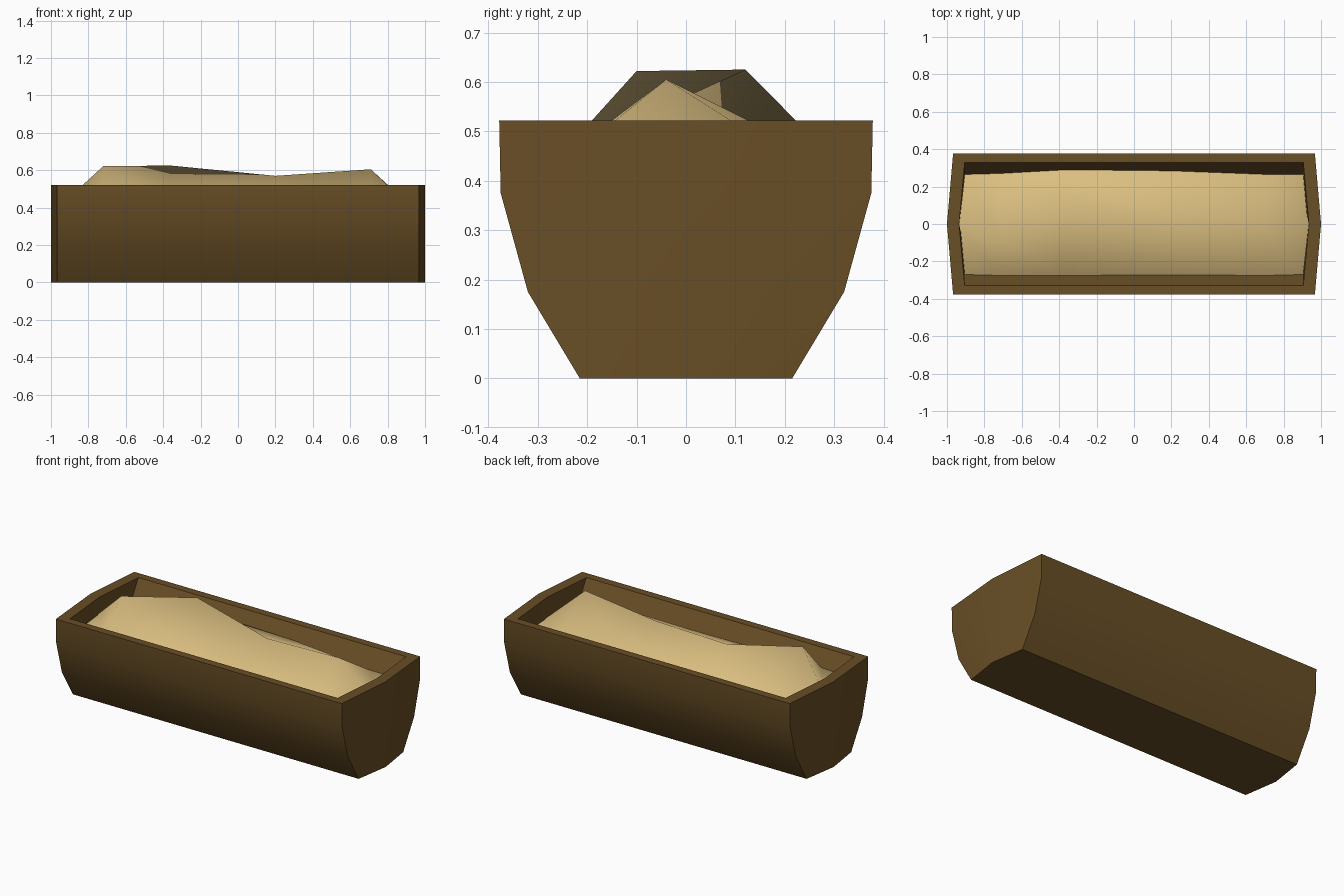
import bpy
import bmesh

cube = bpy.data.objects.get("Cube")
if cube:
    bpy.data.objects.remove(cube, do_unlink=True)


def material(name, rgb):
    mat = bpy.data.materials.new(name)
    mat.use_nodes = True
    colour = (*rgb, 1)
    mat.diffuse_color = colour
    bsdf = next(n for n in mat.node_tree.nodes if n.type == "BSDF_PRINCIPLED")
    bsdf.inputs["Base Color"].default_value = colour
    return mat


def loft(name, rings, mat, closed, caps):
    """Bridge successive rows of points with quads."""
    bm = bmesh.new()
    rows = [[bm.verts.new(p) for p in ring] for ring in rings]
    for a, b in zip(rows, rows[1:]):
        n = len(a)
        for i in range(n if closed else n - 1):
            j = (i + 1) % n
            bm.faces.new((a[i], a[j], b[j], b[i]))
    if caps:
        bm.faces.new(rows[0][::-1])
        bm.faces.new(rows[-1])
    mesh = bpy.data.meshes.new(name)
    bm.to_mesh(mesh)
    bm.free()
    mesh.materials.append(mat)
    obj = bpy.data.objects.new(name, mesh)
    bpy.context.collection.objects.link(obj)
    bpy.ops.object.select_all(action="DESELECT")
    obj.select_set(True)
    bpy.context.view_layer.objects.active = obj
    return obj


RIM_Z = 0.522
RIM_Y = 0.33
WALL_SLOPE = 1.7


def wall_z(y):
    """Height of the sloping inner wall at a given half width."""
    return RIM_Z - (RIM_Y - abs(y)) * WALL_SLOPE


def plan(corner_x, mid_x, y, z):
    """Six-sided outline with slightly pointed ends."""
    return [(-corner_x, -y, z), (corner_x, -y, z), (mid_x, 0, z),
            (corner_x, y, z), (-corner_x, y, z), (-mid_x, 0, z)]


wood = material("dark brown wood", (0.14, 0.077, 0.019))
grain = material("pale straw", (0.71, 0.52, 0.22))

# Trough shell: outside from the base up, over the rim, down to the inner floor
outside = [(0.215, 0), (0.32, 0.175), (0.375, 0.375), (0.378, RIM_Z)]
rings = [plan(0.967, 1, y, z) for y, z in outside]
rings += [plan(0.905, 0.935, y, wall_z(y)) for y in (RIM_Y, 0.14)]
loft("trough", rings, wood, closed=True, caps=True)
bpy.ops.object.shade_smooth_by_angle(angle=0.55)

# Heaped feed: edges rest on the inner walls, ridge wanders from end to end
# Each station: edge x, front y, ridge point, back y
stations = [
    (-0.905, -0.27, (-0.935, 0, 0.425), 0.265),
    (-0.72, -0.275, (-0.72, -0.10, 0.622), 0.27),
    (-0.36, -0.275, (-0.36, 0.12, 0.625), 0.29),
    (0.20, -0.272, (0.20, 0.0, 0.57), 0.284),
    (0.71, -0.275, (0.71, -0.04, 0.605), 0.265),
    (0.905, -0.27, (0.935, 0, 0.40), 0.265),
]
rows = [[(x, back, wall_z(back)), ridge, (x, front, wall_z(front))]
        for x, front, ridge, back in stations]
loft("feed_heap", rows, grain, closed=False, caps=False)
bpy.ops.object.shade_smooth()
# Face the heap upward
heap = bpy.context.object.data
if sum(p.normal.z for p in heap.polygons) < 0:
    heap.flip_normals()
